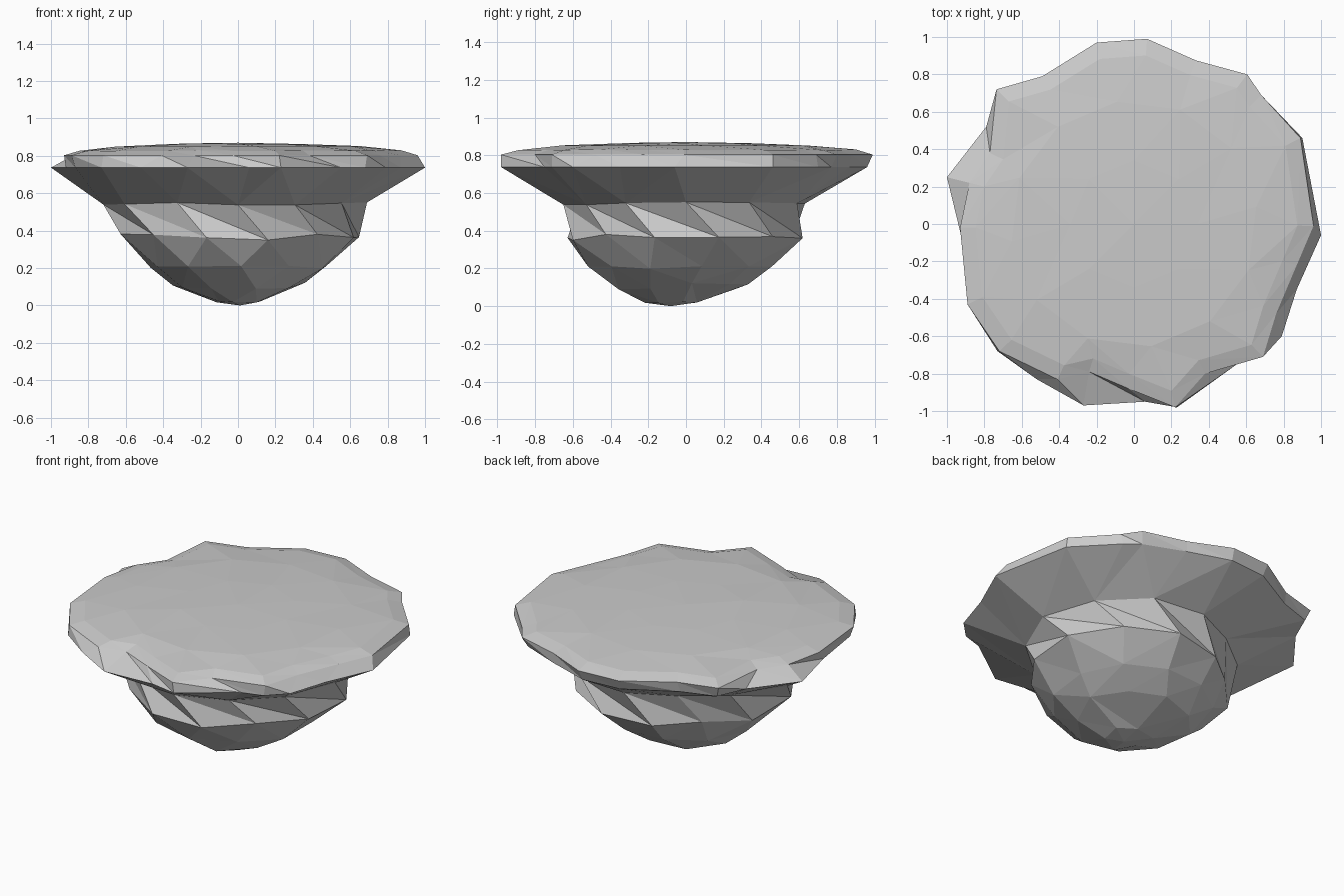
import bpy, bmesh, math, random

if "Cube" in bpy.data.objects:
    bpy.data.objects.remove(bpy.data.objects["Cube"])

random.seed(4)
bm = bmesh.new()


def ang(p):
    return math.atan2(p[1], p[0]) % (2 * math.pi)


def ring(points, z, dz=0.0):
    return [bm.verts.new((x, y, z + random.uniform(-dz, dz)))
            for x, y in sorted(points, key=ang)]


def polar(radii, start, cy=0.0):
    n = len(radii)
    out = []
    for k, r in enumerate(radii):
        a = math.radians(start) + 2 * math.pi * k / n
        out.append((r * math.cos(a), r * math.sin(a) + cy))
    return out


def stitch(low, high):
    """Triangulate between two rings; equal counts pair up by index."""
    def steps(loop):
        if len(low) == len(high):
            return list(range(len(loop) + 1))
        a = [ang(v.co) for v in loop]
        return a + [a[0] + 2 * math.pi]
    al, ah = steps(low), steps(high)
    i = j = 0
    while i < len(low) or j < len(high):
        l, h = low[i % len(low)], high[j % len(high)]
        if j >= len(high) or (i < len(low) and al[i + 1] <= ah[j + 1]):
            bm.faces.new((l, low[(i + 1) % len(low)], h))
            i += 1
        else:
            bm.faces.new((l, high[(j + 1) % len(high)], h))
            j += 1


def fan(loop, co, flip=False):
    c = bm.verts.new(co)
    for k, v in enumerate(loop):
        w = loop[(k + 1) % len(loop)]
        bm.faces.new((w, v, c) if flip else (v, w, c))


# Ragged outline of the lower and upper rim
lower_rim = [(.06, .96), (.33, .87), (.58, .77), (.67, .70), (.90, .46), (1.0, -.06),
             (.87, -.35), (.79, -.60), (.68, -.71), (.55, -.75), (.23, -.98),
             (.06, -.95), (-.27, -.97), (-.52, -.83), (-.73, -.68), (-.87, -.42),
             (-.92, -.08), (-1.0, .25), (-.79, .52), (-.71, .70), (-.5, .77), (-.19, .94)]
upper_rim = [(.07, .99), (.33, .875), (.605, .80), (.68, .69), (.89, .46), (.96, -.01),
             (.87, -.22), (.76, -.48), (.69, -.71), (.38, -.80), (.22, -.98),
             (-.03, -.88), (-.24, -.79), (-.41, -.83), (-.72, -.68), (-.89, -.43),
             (-.93, -.02), (-.88, .22), (-.77, .38), (-.735, .72), (-.49, .79), (-.2, .97)]

# Rocky underside, from the tip upwards
tip = ring(polar([.13, .12, .15, .11, .16, .13], 20, -.06), .025, .01)
belly = ring(polar([.36, .33, .33, .33, .36, .33, .34, .37, .33], 5), .105, .02)
waist = ring(polar([.48, .49, .47, .46, .46, .47, .48, .52, .52, .48, .49], 10), .205, .008)
bulge = ring(polar([.67, .65, .64, .58, .53, .60, .65, .64, .65, .62, .60, .64], 15), .36, .025)
neck = ring(polar([.69, .67, .68, .63, .57, .61, .72, .70, .65, .65, .61, .64], 0), .545, .008)
under = ring(lower_rim, .737)
edge = ring(upper_rim, .803)

# Gently domed ground on top
dome1 = ring([(x * .91, y * .91) for x, y in upper_rim], .829, .003)
dome2 = ring(polar([.66] * 12, 8), .851, .002)
dome3 = ring(polar([.34] * 8, 0), .865, .002)

fan(tip, (.01, -.08, 0), True)
levels = [tip, belly, waist, bulge, neck, under, edge, dome1, dome2, dome3]
for a, b in zip(levels, levels[1:]):
    stitch(a, b)
fan(dome3, (0, 0, .87))

bmesh.ops.recalc_face_normals(bm, faces=bm.faces)
mesh = bpy.data.meshes.new("floating_rock")
bm.to_mesh(mesh)
bm.free()
rock = bpy.data.objects.new("floating_rock", mesh)
bpy.context.collection.objects.link(rock)
